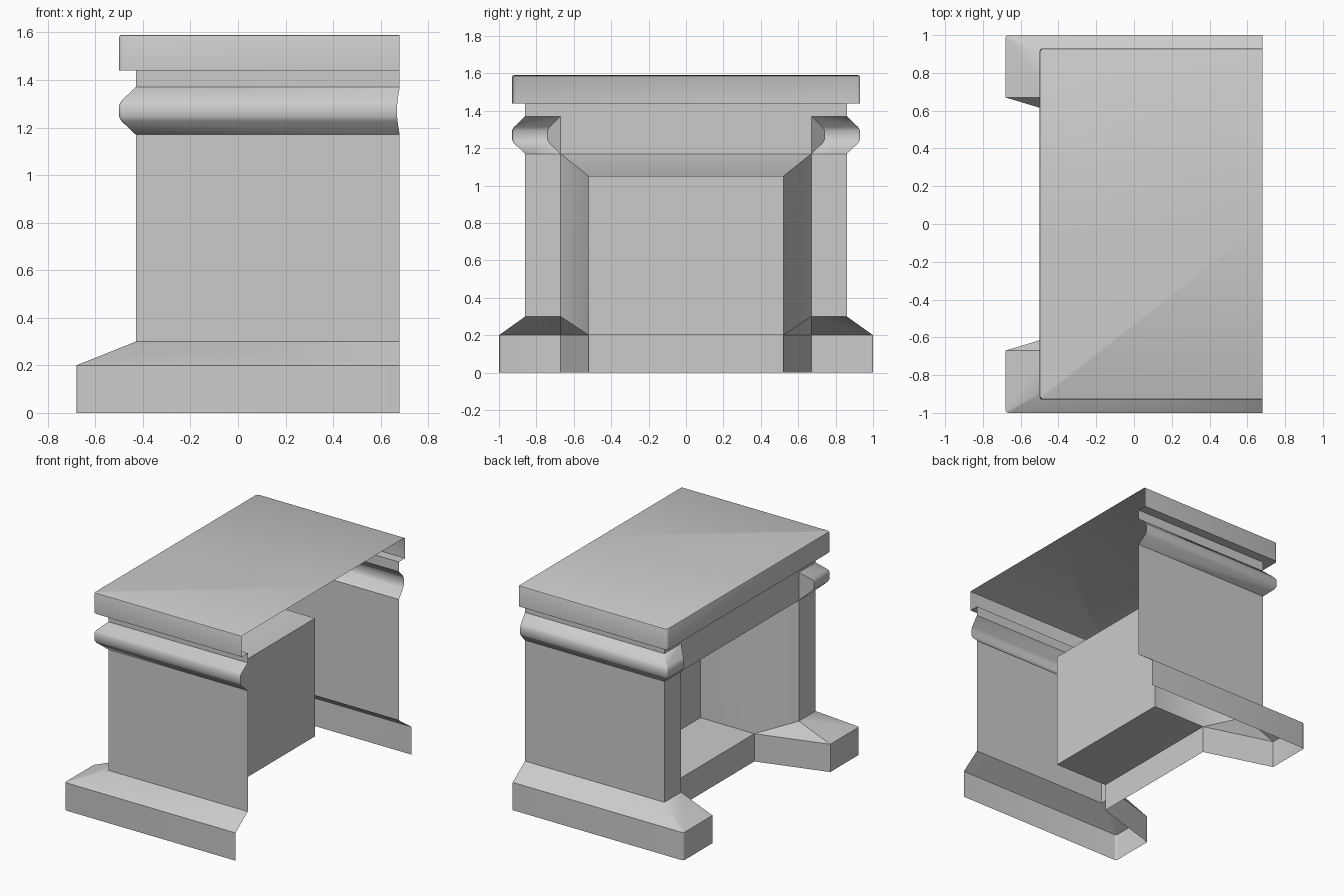
import bpy, bmesh, math
from mathutils import Vector

if "Cube" in bpy.data.objects:
    bpy.data.objects.remove(bpy.data.objects["Cube"])

XB = 0.68            # open back edge
WX, WY = -0.43, 0.86  # wall front and wall side
OPEN = 0.67          # half width of the opening


def make(name, faces):
    """Build half of the part (y >= 0) and mirror it."""
    bm = bmesh.new()
    for f in faces:
        bm.faces.new([bm.verts.new(p) for p in f])
    bmesh.ops.remove_doubles(bm, verts=bm.verts, dist=0.0005)
    bmesh.ops.dissolve_degenerate(bm, edges=bm.edges, dist=0.0002)
    me = bpy.data.meshes.new(name)
    bm.to_mesh(me)
    bm.free()
    ob = bpy.data.objects.new(name, me)
    bpy.context.collection.objects.link(ob)
    bpy.ops.object.select_all(action='DESELECT')
    ob.select_set(True)
    bpy.context.view_layer.objects.active = ob
    bpy.ops.object.shade_smooth_by_angle(angle=math.radians(35))
    mod = ob.modifiers.new("mirror", 'MIRROR')
    mod.use_axis = (False, True, False)
    mod.merge_threshold = 0.0005
    return ob


def row(dx, dy, z, y_end, r=0.0, xb=XB, cap=False):
    """One level of a moulding: back, rounded corner, front end."""
    x, y = WX - dx, WY + dy
    pts = [(xb, y, z)]
    for k in range(4):
        a = math.radians(30 * k)
        pts.append((x + r - r * math.sin(a), y - r + r * math.cos(a), z))
    pts.append((x, y_end, z))
    if cap:
        pts.append((WX, OPEN, z))
    return pts


def strips(rows):
    return [(a[i], a[i + 1], b[i + 1], b[i])
            for a, b in zip(rows, rows[1:]) for i in range(len(a) - 1)]


# stepped feet, sloping up to the pillars
make("feet", strips([row(0.25, 0.14, 0, OPEN, 0.015),
                     row(0.25, 0.14, 0.2, OPEN, 0.015),
                     row(0, 0, 0.3, OPEN)]))

# pillars with side walls
make("pillars", strips([row(0, 0, 0.3, OPEN), row(0, 0, 1.17, OPEN)]))

# angular moulding with mitred ends
profile = [(0, 1.17), (0.06, 1.227), (0.07, 1.245),
           (0.07, 1.295), (0.06, 1.313), (0, 1.37)]
make("moulding", strips([row(d, d, z, OPEN + d, 0.2 * d, XB - 0.15 * d, True)
                         for d, z in profile]))

# frieze band and lintel over the opening
lintel = [(WX, OPEN, 1.17), (WX, 0, 1.17), (WX, 0, 1.37), (WX, OPEN, 1.37)]
make("frieze", strips([row(0, 0, 1.37, 0), row(0, 0, 1.44, 0)]) + [lintel])

# mantel shelf with softened edges
rim = row(0.06, 0.06, 1.59, 0, 0.01)
shelf = strips([row(0, 0, 1.44, 0), row(0.07, 0.07, 1.44, 0, 0.02),
                row(0.07, 0.07, 1.58, 0, 0.02),
                row(0.067, 0.067, 1.587, 0, 0.017), rim])
make("mantel_shelf", shelf + [rim + [(XB, 0, 1.59)]])

# firebox: splayed cheeks, hearth, back wall
A0, A1 = (-0.68, OPEN, 0), (-0.68, OPEN, 0.2)
A2, A3 = (WX, OPEN, 0.3), (WX, OPEN, 1.17)
B0, B1, B2 = (-0.18, 0.52, 0), (-0.18, 0.52, 0.2), (-0.18, 0.52, 1.05)
C1, C2 = (0.25, 0.52, 0.2), (0.25, 0.52, 1.05)
box = [(A0, A1, B1, B0), (A1, A2, B1), (A2, A3, B2, B1), (B1, B2, C2, C1)]
for p, q in ((A3, B2), (B2, C2), (C2, C1), (C1, B1), (B1, B0)):
    box.append((p, q, (q[0], 0, q[2]), (p[0], 0, p[2])))
centre = Vector((-0.3, 0, 0.6))
facing = []
for f in box:
    a, b, c = (Vector(p) for p in f[:3])
    inward = (b - a).cross(c - a).dot(centre - a) > 0
    facing.append(f if inward else f[::-1])
make("firebox", facing)
